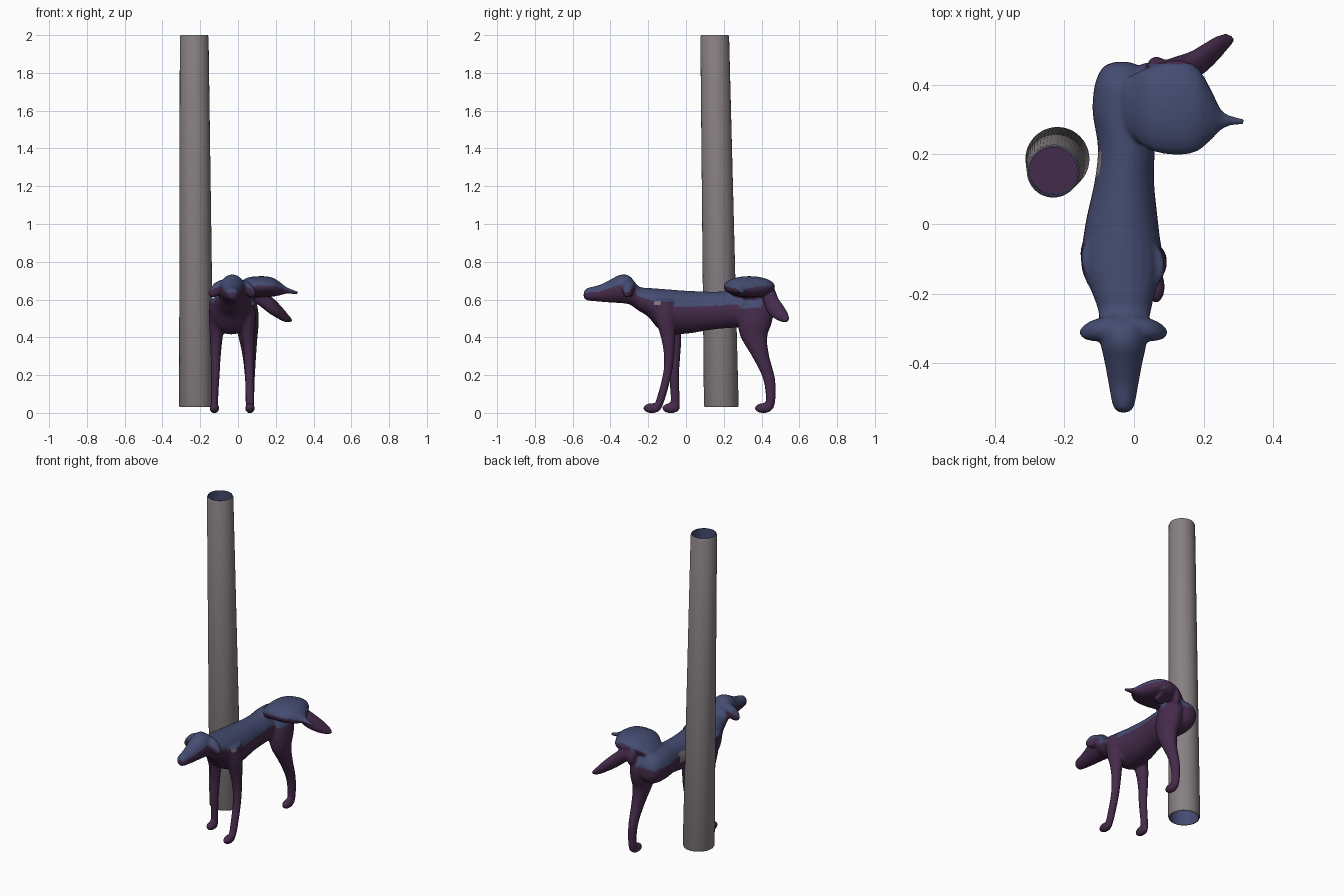
import bpy, bmesh, math
from mathutils import Vector

if "Cube" in bpy.data.objects:
    bpy.data.objects.remove(bpy.data.objects["Cube"])


def material(name, rgb):
    m = bpy.data.materials.new(name)
    m.diffuse_color = (*rgb, 1)
    m.use_nodes = True
    m.node_tree.nodes["Principled BSDF"].inputs["Base Color"].default_value = m.diffuse_color
    return m


BLUE = material("slate blue", (0.058, 0.072, 0.165))
PURPLE = material("dark purple", (0.060, 0.024, 0.070))
GREY = material("warm grey", (0.245, 0.215, 0.225))


def catmull(p0, p1, p2, p3, t):
    return [0.5 * (2 * b + (c - a) * t + (2 * a - 5 * b + 4 * c - d) * t * t
                   + (3 * b - a - 3 * c + d) * t ** 3) for a, b, c, d in zip(p0, p1, p2, p3)]


def loft(bm, axis, sections, sides=24, steps=4):
    """Closed tube along an axis; section = (position, centre a, centre b, radius a, radius b)."""
    dense = []
    n = len(sections)
    for i in range(n - 1):
        quad = [sections[max(0, min(n - 1, i + k))] for k in (-1, 0, 1, 2)]
        dense += [catmull(*quad, s / steps) for s in range(steps)]
    dense.append(sections[-1])
    rings = []
    for t, a, b, ra, rb in dense:
        ring = []
        for k in range(sides):
            w = 2 * math.pi * k / sides
            co = [a + max(ra, .002) * math.cos(w), b + max(rb, .002) * math.sin(w)]
            co.insert(axis, t)
            ring.append(bm.verts.new(co))
        rings.append(ring)
    faces = []
    for r, q in zip(rings, rings[1:]):
        for k in range(sides):
            j = (k + 1) % sides
            faces.append(bm.faces.new((r[k], r[j], q[j], q[k])))
    faces += [bm.faces.new(rings[0]), bm.faces.new(rings[-1])]
    bmesh.ops.recalc_face_normals(bm, faces=faces)


def blob(bm, centre, radii):
    res = bmesh.ops.create_uvsphere(bm, u_segments=20, v_segments=12, radius=1)
    for v in res["verts"]:
        v.co = Vector(c + r * p for c, r, p in zip(centre, radii, v.co))


bm = bmesh.new()

# head, neck and trunk, from nose to rump
loft(bm, 1, [(-.542, -.03, .625, .012, .012), (-.525, -.03, .628, .03, .032),
             (-.46, -.03, .633, .043, .044), (-.40, -.03, .645, .054, .061),
             (-.35, -.03, .656, .065, .075), (-.30, -.03, .65, .07, .076),
             (-.25, -.027, .605, .076, .065), (-.20, -.03, .585, .09, .077),
             (-.12, -.035, .54, .117, .116), (0, -.035, .533, .105, .114),
             (.12, -.028, .54, .086, .102), (.22, -.022, .546, .082, .097),
             (.32, -.03, .547, .089, .096), (.40, -.03, .547, .083, .092),
             (.45, -.035, .545, .055, .06), (.466, -.035, .545, .02, .025)])

# ears
for s in (-1, 1):
    loft(bm, 0, [(-.03 + s * x, y, z, ry, rz) for x, y, z, ry, rz in
                 ((.03, -.30, .68, .035, .03), (.08, -.305, .657, .032, .04),
                  (.11, -.31, .64, .022, .03), (.127, -.312, .63, .006, .008))])

# front legs and standing hind leg, from hip to ankle
loft(bm, 2, [(.60, .035, -.12, .05, .07), (.50, .05, -.11, .045, .055), (.40, .054, -.095, .034, .038),
             (.30, .058, -.09, .027, .027), (.20, .06, -.10, .024, .023),
             (.07, .063, -.135, .022, .023), (.02, .063, -.155, .02, .022)])
loft(bm, 2, [(.60, -.10, -.10, .05, .07), (.50, -.112, -.085, .042, .055), (.40, -.115, -.065, .034, .04),
             (.30, -.118, -.06, .027, .03), (.20, -.12, -.063, .023, .026),
             (.07, -.125, -.057, .02, .024), (.02, -.125, -.06, .02, .024)])
loft(bm, 2, [(.62, .03, .37, .05, .06), (.56, .04, .375, .064, .088), (.48, .046, .365, .064, .09),
             (.40, .053, .36, .05, .07), (.30, .06, .395, .036, .046), (.18, .063, .44, .026, .032),
             (.07, .063, .448, .023, .026), (.02, .063, .435, .022, .026)])

# paws
for x, y in ((.063, -.18), (-.125, -.08), (.063, .41)):
    blob(bm, (x, y, .025), (.026, .047, .027))

# raised thigh with its pointed tip, the hanging lower limb and the tail stump
loft(bm, 0, [(-.03, .345, .63, .07, .025), (.04, .333, .662, .118, .05), (.12, .335, .668, .137, .056),
             (.18, .33, .666, .122, .051), (.22, .315, .658, .075, .036),
             (.25, .30, .65, .03, .02), (.28, .297, .643, .014, .013), (.315, .295, .636, .009, .009)])
loft(bm, 0, [(.04, .42, .63, .03, .04), (.10, .44, .625, .035, .05), (.16, .455, .58, .04, .05),
             (.20, .475, .55, .043, .045), (.24, .505, .518, .036, .034),
             (.27, .525, .497, .022, .018), (.288, .53, .49, .006, .006)])
blob(bm, (.065, .45, .61), (.028, .032, .05))

mesh = bpy.data.meshes.new("raw")
bm.to_mesh(mesh)
bm.free()
dog = bpy.data.objects.new("dog", mesh)
bpy.context.collection.objects.link(dog)

# fuse the parts into one smooth skin
rm = dog.modifiers.new("fuse", "REMESH")
rm.mode = "VOXEL"
rm.voxel_size = .007
sm = dog.modifiers.new("soften", "SMOOTH")
sm.factor = .5
sm.iterations = 6
dg = bpy.context.evaluated_depsgraph_get()
skin = bpy.data.meshes.new_from_object(dog.evaluated_get(dg))
dog.modifiers.clear()
dog.data = skin
skin.name = "dog"
skin.materials.clear()
for m in (BLUE, PURPLE, GREY):
    skin.materials.append(m)

# blue back, purple flanks and legs, small grey patch beside the pole
for p in skin.polygons:
    c, n = p.center, p.normal
    p.use_smooth = True
    hanging = c.x > .03 and (c.y > .46 or (c.y > .40 and c.z < .63))
    p.material_index = 0 if n.z > .22 and c.z > .55 and not hanging else 1
    if (c.x < -.085 and .14 < c.y < .21 and .53 < c.z < .59) or \
            (c.x > .05 and -.17 < c.y < -.135 and .572 < c.z < .59):
        p.material_index = 2

# hollow leaning pole: outer wall, rims, inner wall and an inner floor
bm = bmesh.new()
SIDES = 48


def pole_ring(z, inset):
    t = (z - .03) / 1.97
    cx, cy, r = -.220 - .012 * t, .187 - .035 * t, .092 - .016 * t - inset
    return [bm.verts.new((cx + r * math.cos(2 * math.pi * k / SIDES),
                          cy + r * math.sin(2 * math.pi * k / SIDES), z)) for k in range(SIDES)]


rings = [pole_ring(z, i) for z, i in ((.03, .004), (.04, 0), (1.99, 0), (2, .004), (2, .008), (1.7, .008))]
rings += [pole_ring(z, i) for z, i in ((.25, .008), (.03, .008))]
for i, j, mat in ((0, 1, 0), (1, 2, 0), (2, 3, 0), (3, 4, 1), (4, 5, 1), (6, 7, 1), (7, 0, 0)):
    for k in range(SIDES):
        q = (k + 1) % SIDES
        f = bm.faces.new((rings[i][k], rings[i][q], rings[j][q], rings[j][k]))
        f.material_index = mat
        f.smooth = True
bm.faces.new(rings[5]).material_index = 2
bm.faces.new(rings[6][::-1]).material_index = 2
bm.normal_update()
mesh = bpy.data.meshes.new("pole")
bm.to_mesh(mesh)
bm.free()
for m in (GREY, BLUE, PURPLE):
    mesh.materials.append(m)
pole = bpy.data.objects.new("pole", mesh)
bpy.context.collection.objects.link(pole)
bpy.ops.object.select_all(action="DESELECT")
pole.select_set(True)
bpy.context.view_layer.objects.active = pole
bpy.ops.object.shade_smooth_by_angle(angle=math.radians(40))
